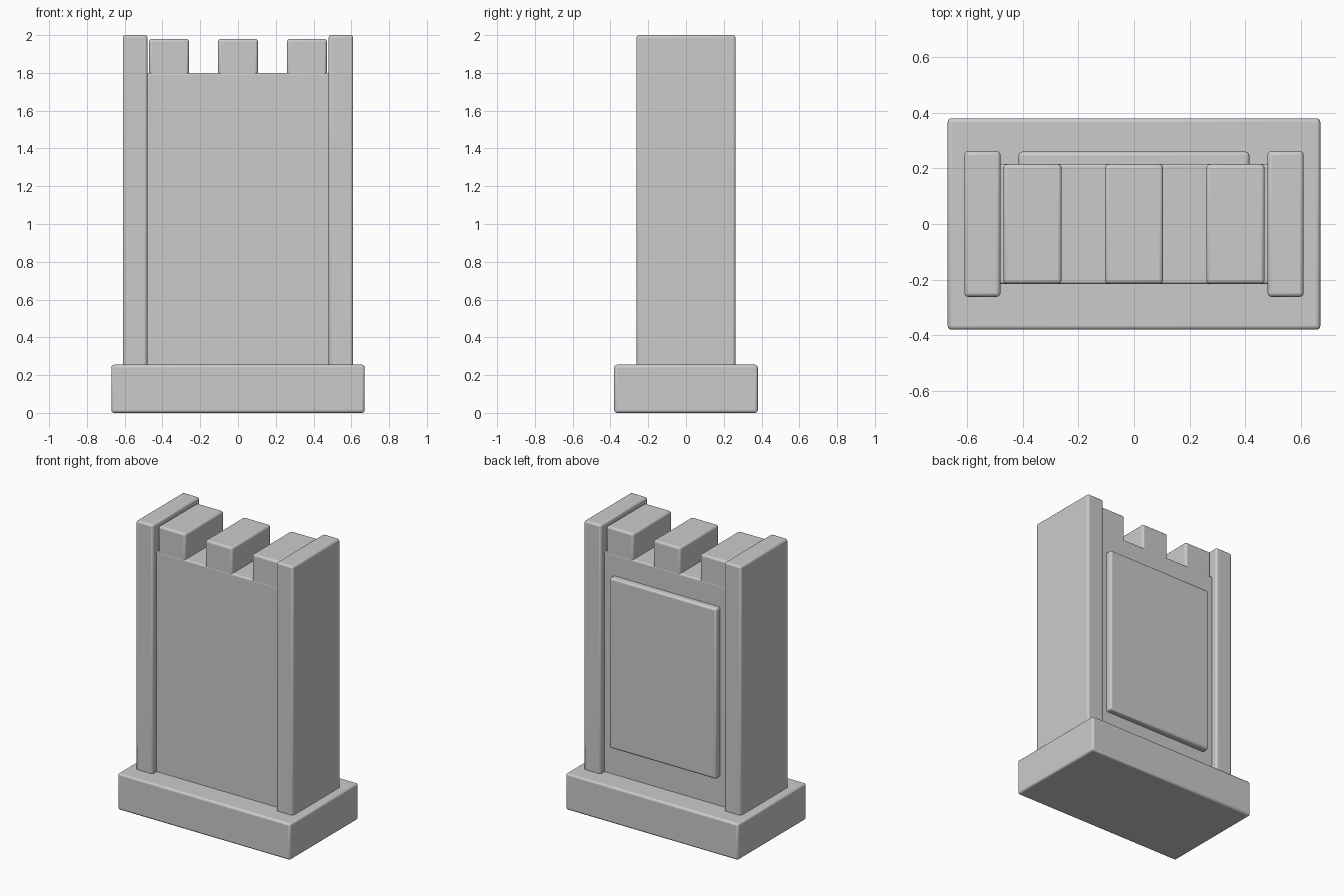
import bpy

if "Cube" in bpy.data.objects:
    bpy.data.objects.remove(bpy.data.objects["Cube"])


def block(name, x, y, z, bevel=0.014):
    """Box spanning the given (min, max) ranges, with softly rounded edges."""
    spans = (x, y, z)
    bpy.ops.mesh.primitive_cube_add(size=1, location=[(a + b) / 2 for a, b in spans])
    ob = bpy.context.object
    ob.name = name
    ob.scale = [b - a for a, b in spans]
    bpy.ops.object.transform_apply(location=False, rotation=False, scale=True)
    mod = ob.modifiers.new("rounded_edges", "BEVEL")
    mod.width = bevel
    mod.segments = 3
    bpy.ops.object.shade_smooth_by_angle()
    return ob


# Plinth
block("base", (-0.67, 0.67), (-0.38, 0.38), (0, 0.255))

# Wall slab between the posts
block("wall", (-0.49, 0.49), (-0.216, 0.216), (0.2, 1.80), 0.01)

# Tall side posts
for side, x in (("left", (-0.61, -0.48)), ("right", (0.48, 0.61))):
    block(side + "_post", x, (-0.262, 0.262), (0.2, 2.0))

# Battlements along the top
for i, cx in enumerate((-0.365, 0, 0.365)):
    block(f"battlement_{i + 1}", (cx - 0.105, cx + 0.105), (-0.215, 0.215), (1.74, 1.98))

# Raised panel on the back
block("back_panel", (-0.415, 0.415), (0.19, 0.26), (0.455, 1.65))
